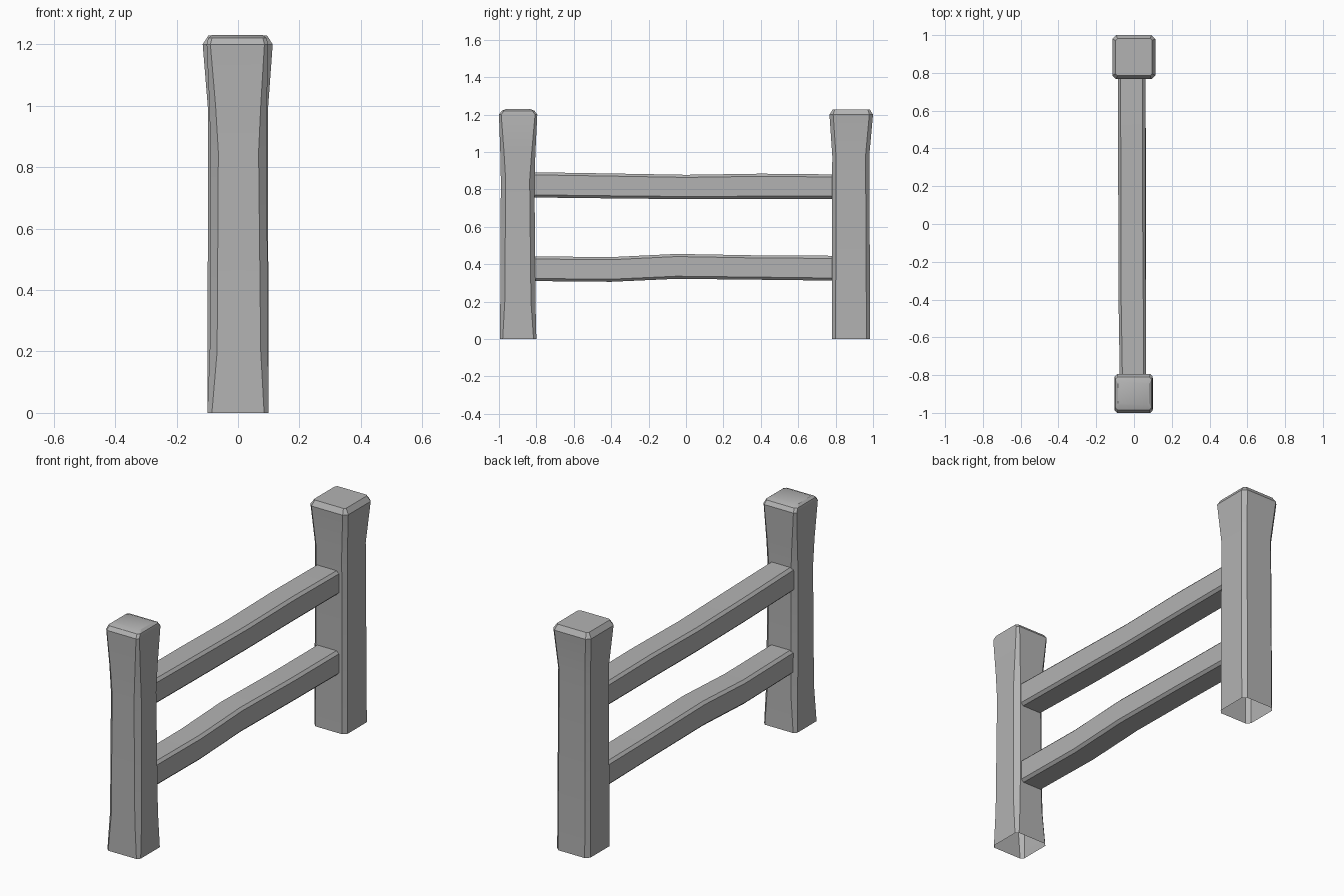
import bpy, bmesh, math
from mathutils import Vector

cube = bpy.data.objects.get("Cube")
if cube:
    bpy.data.objects.remove(cube)

grey = bpy.data.materials.new("weathered_grey")
grey.use_nodes = True
COLOUR = (0.45, 0.45, 0.45, 1)
grey.diffuse_color = COLOUR
grey.node_tree.nodes["Principled BSDF"].inputs["Base Color"].default_value = COLOUR


def section(a0, a1, b0, b1, cut):
    """Rectangle with its four corners cut off, anticlockwise."""
    return [(a0 + cut, b0), (a1 - cut, b0), (a1, b0 + cut), (a1, b1 - cut),
            (a1 - cut, b1), (a0 + cut, b1), (a0, b1 - cut), (a0, b0 + cut)]


def loft(name, rings, cap=False):
    """Skin a row of eight-sided rings, optionally closing the last one."""
    bm = bmesh.new()
    loops = [[bm.verts.new(p) for p in ring] for ring in rings]
    for low, high in zip(loops, loops[1:]):
        for i in range(len(low)):
            j = (i + 1) % len(low)
            bm.faces.new((low[i], low[j], high[j], high[i]))
    if cap:
        bm.faces.new(loops[-1])
    bmesh.ops.recalc_face_normals(bm, faces=bm.faces)
    mesh = bpy.data.meshes.new(name)
    bm.to_mesh(mesh)
    bm.free()
    mesh.materials.append(grey)
    obj = bpy.data.objects.new(name, mesh)
    bpy.context.collection.objects.link(obj)
    bpy.ops.object.select_all(action='DESELECT')
    obj.select_set(True)
    bpy.context.view_layer.objects.active = obj
    bpy.ops.object.shade_smooth_by_angle(angle=math.radians(25))
    return obj


def post(name, levels):
    """Upright post from (z, x0, x1, y0, y1, corner cut) levels, open below."""
    loft(name, [[Vector((x, y, z)) for x, y in section(x0, x1, y0, y1, c)]
                for z, x0, x1, y0, y1, c in levels], cap=True)


def rail(name, stations):
    """Rail along y from (y, x0, x1, z0, z1) stations."""
    loft(name, [[Vector((x, y, z)) for x, z in section(x0, x1, z0, z1, 0.014)]
                for y, x0, x1, z0, z1 in stations])


# Posts: waisted shaft, flared head and bevelled top
post("front_post", [
    (0, -0.10, 0.10, -0.995, -0.80, 0.015),
    (0.2, -0.092, 0.098, -0.993, -0.805, 0.024),
    (0.85, -0.09, 0.093, -0.99, -0.81, 0.026),
    (1.0, -0.093, 0.094, -0.993, -0.805, 0.02),
    (1.2, -0.102, 0.098, -1.0, -0.795, 0.012),
    (1.22, -0.097, 0.093, -0.985, -0.81, 0.012),
    (1.23, -0.085, 0.08, -0.96, -0.835, 0.012)])
post("back_post", [
    (0, -0.10, 0.10, 0.78, 0.985, 0.02),
    (0.98, -0.097, 0.097, 0.782, 0.98, 0.02),
    (1.2, -0.115, 0.113, 0.767, 1.0, 0.02),
    (1.228, -0.097, 0.095, 0.785, 0.982, 0.01)])

# Rails: hand-hewn, slightly crooked
rail("upper_rail", [
    (-0.83, -0.075, 0.065, 0.757, 0.892),
    (-0.4, -0.082, 0.063, 0.752, 0.885),
    (0, -0.083, 0.06, 0.748, 0.878),
    (0.4, -0.084, 0.06, 0.75, 0.884),
    (0.81, -0.085, 0.06, 0.75, 0.88)])
rail("lower_rail", [
    (-0.83, -0.075, 0.065, 0.31, 0.442),
    (-0.4, -0.08, 0.063, 0.306, 0.438),
    (-0.05, -0.08, 0.063, 0.322, 0.455),
    (0.4, -0.08, 0.063, 0.317, 0.447),
    (0.81, -0.083, 0.06, 0.312, 0.445)])
